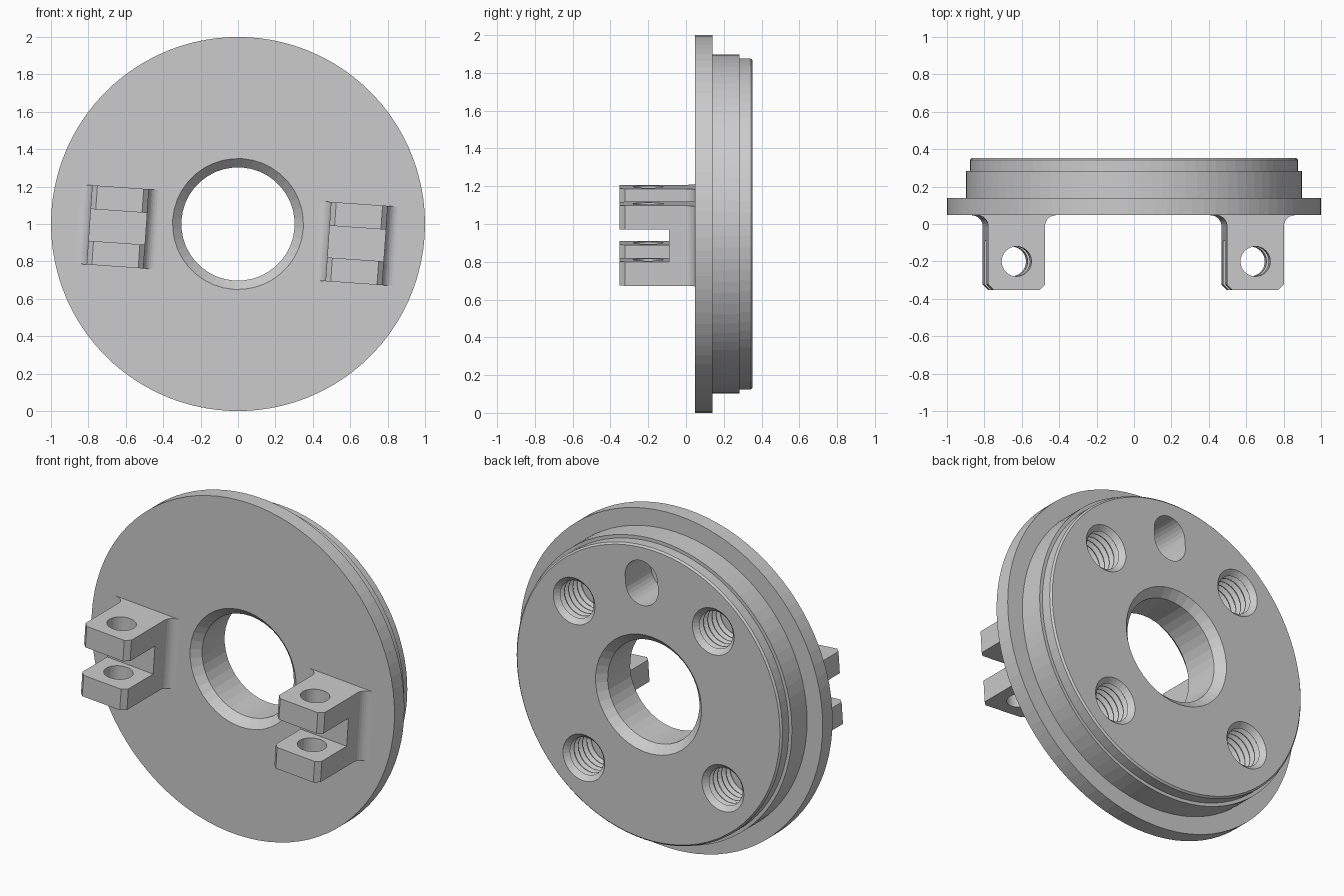
import bpy, bmesh
from math import sin, cos, pi, radians
from mathutils import Matrix, Vector

if "Cube" in bpy.data.objects:
    bpy.data.objects.remove(bpy.data.objects["Cube"])

# Frame of the disc: axis along y, centre at z = 1, details turned 4 degrees
FRAME = Matrix.Translation((0, 0, 1)) @ Matrix.Rotation(radians(4), 4, 'Y')
FRONT, BACK = 0.047, 0.353


def finish(name, bm, offset=(0, 0, 0)):
    bmesh.ops.recalc_face_normals(bm, faces=bm.faces)
    bm.transform(FRAME @ Matrix.Translation(offset))
    mesh = bpy.data.meshes.new(name)
    bm.to_mesh(mesh)
    bm.free()
    ob = bpy.data.objects.new(name, mesh)
    bpy.context.collection.objects.link(ob)
    return ob


def lathe(name, profile, n, offset=(0, 0, 0)):
    """Capped solid turned about the y axis from (radius, y) points."""
    bm = bmesh.new()
    rings = [[bm.verts.new((r * cos(2 * pi * k / n), y, r * sin(2 * pi * k / n)))
              for k in range(n)] for r, y in profile]
    for a, b in zip(rings, rings[1:]):
        for k in range(n):
            j = (k + 1) % n
            bm.faces.new((a[k], a[j], b[j], b[k]))
    bm.faces.new(rings[0])
    bm.faces.new(rings[-1])
    return finish(name, bm, offset)


def prism(name, points, depth, offset=(0, 0, 0)):
    """3D outline extruded along a vector."""
    bm = bmesh.new()
    face = bm.faces.new([bm.verts.new(p) for p in points])
    ext = bmesh.ops.extrude_face_region(bm, geom=[face])
    verts = [v for v in ext['geom'] if isinstance(v, bmesh.types.BMVert)]
    bmesh.ops.translate(bm, verts=verts, vec=Vector(depth))
    return finish(name, bm, offset)


def cut(ob, tool):
    tool.hide_render = True
    mod = ob.modifiers.new("cut", 'BOOLEAN')
    mod.operation = 'DIFFERENCE'
    mod.solver = 'EXACT'
    mod.object = tool
    bpy.context.view_layer.objects.active = ob
    bpy.ops.object.modifier_apply(modifier=mod.name)
    bpy.data.objects.remove(tool)


# Stepped disc
disc = lathe("stepped_disc", [(1.0, FRONT), (1.0, 0.14), (0.897, 0.14), (0.897, 0.283),
                              (0.877, 0.283), (0.877, BACK - 0.01), (0.867, BACK)], 90)

# Centre bore, chamfered at both ends
cut(disc, lathe("bore_cutter", [(0.36, FRONT - 0.01), (0.303, FRONT + 0.047),
                                (0.303, BACK - 0.047), (0.36, BACK + 0.01)], 40))

# Four blind threaded holes on the back
thread = [(0.148, BACK + 0.01), (0.11, BACK - 0.028)]
pitch = 0.04
for i in range(5):
    y = BACK - 0.028 - i * pitch
    thread += [(0.132, y - 0.4 * pitch), (0.132, y - 0.5 * pitch),
               (0.11, y - 0.9 * pitch), (0.11, y - pitch)]
for sx in (-1, 1):
    for sz in (-1, 1):
        cut(disc, lathe("thread_cutter", thread, 36, (sx * 0.46, 0, sz * 0.46)))

# Blind alignment slot near the top
slot = []
for k in range(34):
    a = pi * (k if k < 17 else k - 1) / 16
    slot.append((0.107 * cos(a), BACK + 0.02, 0.107 * sin(a) + (0.026 if k < 17 else -0.026)))
cut(disc, prism("slot_cutter", slot, (0, -0.26, 0), (0, 0, 0.655)))

# Two forked lugs on the front with filleted roots and chamfered tips
W, TIP, H, FIL, CH = 0.152, -0.352, 0.425, 0.06, 0.028
half = [(W - CH, TIP), (W, TIP + CH)]
for k in range(9):
    a = pi / 2 * k / 8
    half.append((W + FIL * (1 - cos(a)), FRONT - FIL + FIL * sin(a)))
half.append((W + FIL, FRONT + 0.02))
outline = half + [(-x, y) for x, y in reversed(half)]
for side, label in ((-1, "left"), (1, "right")):
    pos = (side * 0.64, 0, -0.06)
    lug = prism(label + "_forked_lug", [(x, y, -H / 2) for x, y in outline], (0, 0, H), pos)
    # Gap between the fork arms
    gap = [(-0.3, -0.5, -0.085), (0.3, -0.5, -0.085), (0.3, -0.09, -0.085), (-0.3, -0.09, -0.085)]
    cut(lug, prism("gap_cutter", gap, (0, 0, 0.17), pos))
    # Pin hole through both arms
    pin = [(0.08 * cos(2 * pi * k / 32), -0.2 + 0.08 * sin(2 * pi * k / 32), -0.4) for k in range(32)]
    cut(lug, prism("pin_cutter", pin, (0, 0, 0.8), pos))
